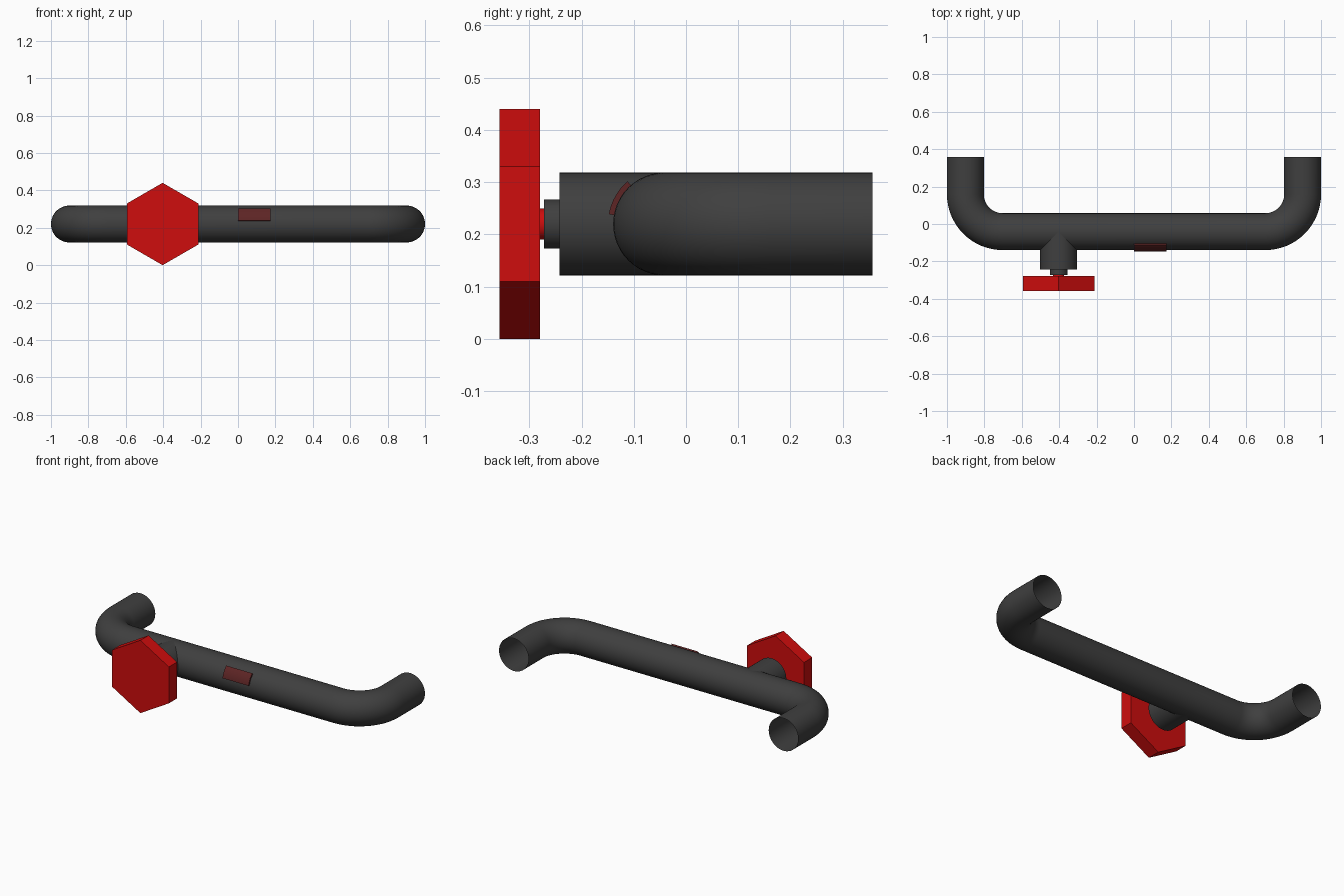
import bpy, bmesh, math
from math import sin, cos, pi, radians

if "Cube" in bpy.data.objects:
    bpy.data.objects.remove(bpy.data.objects["Cube"])

Z, PIPE_Y, R = 0.22, -0.041, 0.0985      # pipe axis height, depth, pipe radius
VALVE_X = -0.403


def material(name, rgb):
    m = bpy.data.materials.new(name)
    m.diffuse_color = (*rgb, 1)
    m.use_nodes = True
    m.node_tree.nodes["Principled BSDF"].inputs["Base Color"].default_value = m.diffuse_color
    return m


IRON = material("dark iron", (0.05, 0.05, 0.05))
RED = material("valve red", (0.62, 0.004, 0.004))
MAROON = material("label maroon", (0.11, 0.018, 0.018))


def make_object(name, bm, mat, smooth=True):
    bmesh.ops.recalc_face_normals(bm, faces=bm.faces)
    mesh = bpy.data.meshes.new(name)
    bm.to_mesh(mesh)
    bm.free()
    mesh.materials.append(mat)
    ob = bpy.data.objects.new(name, mesh)
    bpy.context.collection.objects.link(ob)
    if smooth:
        bpy.ops.object.select_all(action='DESELECT')
        ob.select_set(True)
        bpy.context.view_layer.objects.active = ob
        bpy.ops.object.shade_smooth_by_angle(angle=radians(35))
    return ob


def prism(name, radius, y0, y1, sides, mat, smooth=True):
    """Capped cylinder along y on the valve axis, with a corner pointing up."""
    bm = bmesh.new()
    rings = [[bm.verts.new((VALVE_X + radius * sin(2 * pi * i / sides), y,
                            Z + radius * cos(2 * pi * i / sides)))
              for i in range(sides)] for y in (y0, y1)]
    for i in range(sides):
        j = (i + 1) % sides
        bm.faces.new((rings[0][i], rings[0][j], rings[1][j], rings[1][i]))
    for ring in rings:
        bm.faces.new(ring)
    return make_object(name, bm, mat, smooth)


# U-shaped pipe: path points with tangent angle, swept with an open circle
BEND, ARM_X, END_Y, STEPS, SIDES = 0.2, 1 - R, 0.357, 16, 48
half = [(ARM_X, END_Y, pi / 2)]
for k in range(STEPS + 1):
    a = pi / 2 * (1 - k / STEPS)
    half.append((ARM_X - BEND + BEND * sin(a), PIPE_Y + BEND - BEND * cos(a), a))
path = half + [(-x, y, -a) for x, y, a in reversed(half)]
bm = bmesh.new()
rings = []
for x, y, a in path:
    ring = []
    for i in range(SIDES):
        t = 2 * pi * i / SIDES
        ring.append(bm.verts.new((x + R * cos(t) * sin(a), y - R * cos(t) * cos(a),
                                  Z + R * sin(t))))
    rings.append(ring)
for r0, r1 in zip(rings, rings[1:]):
    for i in range(SIDES):
        j = (i + 1) % SIDES
        bm.faces.new((r0[i], r0[j], r1[j], r1[i]))
make_object("pipe", bm, IRON)

# Valve branch, collar, stem and hexagonal handwheel
prism("valve_branch", R, PIPE_Y, -0.242, 48, IRON)
prism("valve_collar", 0.047, -0.24, -0.272, 32, IRON)
prism("valve_stem", 0.03, -0.27, -0.281, 32, RED)
prism("handwheel", 0.22, -0.279, -0.357, 6, RED, smooth=False)

# Thin curved label plate wrapped on the front of the pipe
bm = bmesh.new()
N, X0, X1 = 8, 0.0, 0.174
sections = []
for k in range(N + 1):
    a = radians(10 + 39 * k / N)
    sections.append([bm.verts.new((x, PIPE_Y - r * cos(a), Z + r * sin(a)))
                     for x, r in ((X0, R - 0.001), (X1, R - 0.001),
                                  (X1, 0.1083), (X0, 0.1083))])
for s0, s1 in zip(sections, sections[1:]):
    for i in range(4):
        j = (i + 1) % 4
        bm.faces.new((s0[i], s0[j], s1[j], s1[i]))
bm.faces.new(sections[0])
bm.faces.new(sections[-1])
make_object("label_plate", bm, MAROON)
